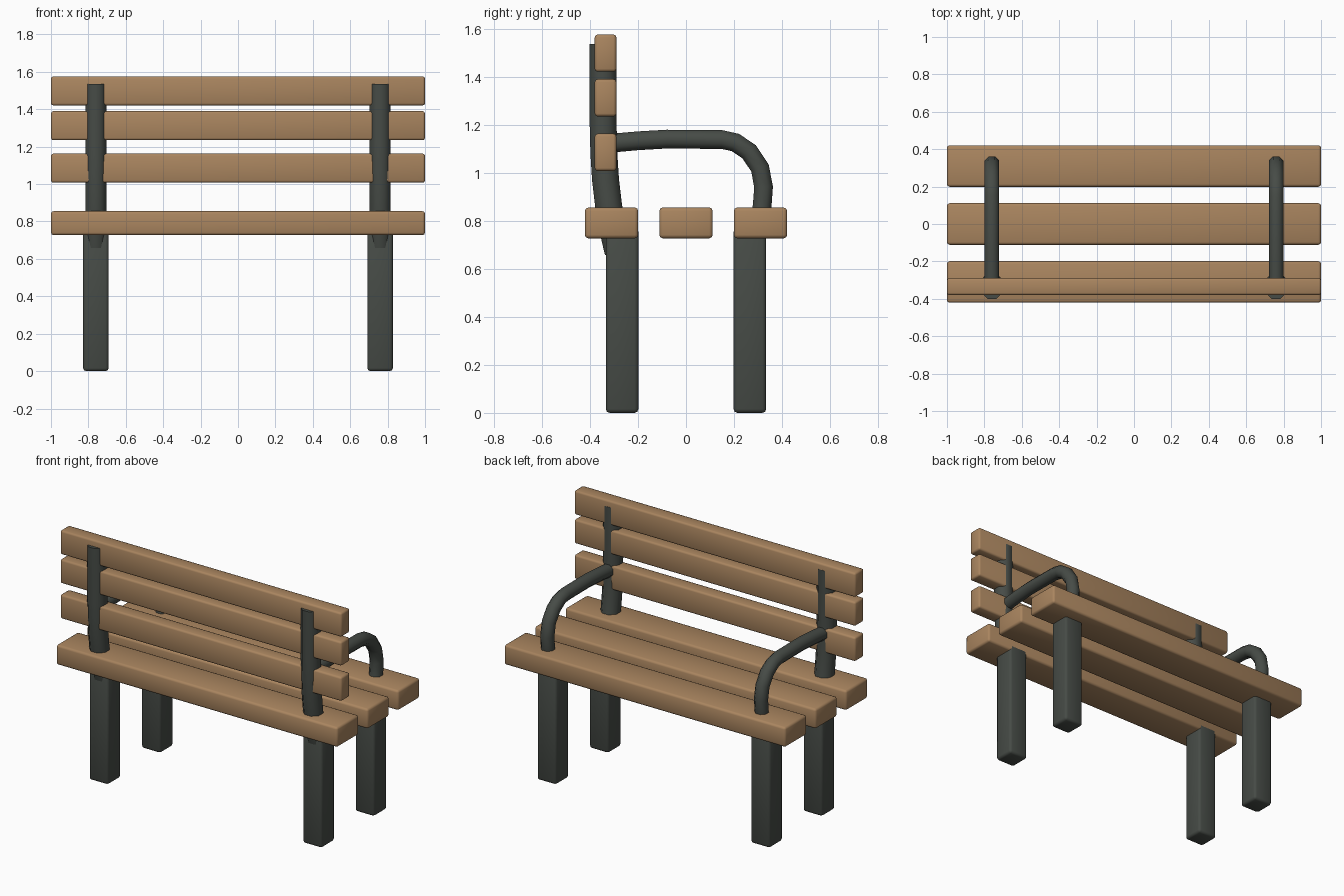
import bpy, bmesh, math
from mathutils import Vector

cube = bpy.data.objects.get("Cube")
if cube:
    bpy.data.objects.remove(cube, do_unlink=True)


def material(name, color):
    m = bpy.data.materials.new(name)
    m.use_nodes = True
    m.diffuse_color = color
    m.node_tree.nodes["Principled BSDF"].inputs["Base Color"].default_value = color
    return m


wood = material("warm wood", (0.40, 0.235, 0.115, 1))
iron = material("dark iron", (0.062, 0.071, 0.062, 1))


def finish(bm, name, mat):
    bmesh.ops.recalc_face_normals(bm, faces=bm.faces)
    mesh = bpy.data.meshes.new(name)
    bm.to_mesh(mesh)
    bm.free()
    mesh.materials.append(mat)
    ob = bpy.data.objects.new(name, mesh)
    bpy.context.collection.objects.link(ob)
    bpy.ops.object.select_all(action='DESELECT')
    ob.select_set(True)
    bpy.context.view_layer.objects.active = ob
    bpy.ops.object.shade_smooth_by_angle(angle=math.radians(50))
    return ob


def rounded_box(name, center, size, mat, bevel=0.014):
    bm = bmesh.new()
    bmesh.ops.create_cube(bm, size=1)
    bmesh.ops.scale(bm, vec=size, verts=bm.verts)
    bmesh.ops.translate(bm, vec=center, verts=bm.verts)
    bmesh.ops.bevel(bm, geom=bm.edges[:], offset=bevel, segments=2,
                    profile=0.5, affect='EDGES')
    return finish(bm, name, mat)


def tube(name, x, path, apothem, mat, sides=8):
    """Sweep a flat-sided polygon along a (y, z) path in the plane at x."""
    bm = bmesh.new()
    pts = [Vector((x, y, z)) for y, z in path]
    radius = apothem / math.cos(math.pi / sides)
    rings = []
    for i, p in enumerate(pts):
        t = (pts[min(i + 1, len(pts) - 1)] - pts[max(i - 1, 0)]).normalized()
        side = Vector((1, 0, 0))
        up = side.cross(t)
        ring = []
        for k in range(sides):
            a = (k + 0.5) * math.tau / sides
            ring.append(bm.verts.new(p + radius * (math.cos(a) * side + math.sin(a) * up)))
        rings.append(ring)
    for r, s in zip(rings, rings[1:]):
        for k in range(sides):
            j = (k + 1) % sides
            bm.faces.new((r[k], r[j], s[j], s[k]))
    bm.faces.new(rings[0])
    bm.faces.new(rings[-1])
    return finish(bm, name, mat)


# Seat slats
for label, y in (("rear", -0.31), ("middle", 0), ("outer", 0.31)):
    rounded_box(f"seat_slat_{label}", (0, y, 0.791), (2, 0.222, 0.128), wood)

# Backrest slats
for label, z in (("lower", 1.085), ("middle", 1.312), ("upper", 1.498)):
    rounded_box(f"back_slat_{label}", (0, -0.335, z), (2, 0.09, 0.155), wood, 0.012)

# Legs, back posts and armrests on both sides
post_path = [(-0.345, 1.535), (-0.345, 1.2), (-0.342, 1.08), (-0.335, 0.97),
             (-0.322, 0.86), (-0.304, 0.76), (-0.283, 0.67)]
arm_path = [(-0.335, 1.121), (-0.2, 1.133), (-0.08, 1.14), (0.15, 1.138),
            (0.205, 1.126), (0.262, 1.088), (0.308, 1.02), (0.323, 0.94),
            (0.317, 0.86), (0.305, 0.79)]
for label, x in (("left", 0.76), ("right", -0.76)):
    for row, y in (("rear", -0.266), ("outer", 0.266)):
        rounded_box(f"leg_{row}_{label}", (x, y, 0.385), (0.136, 0.136, 0.77), iron, 0.016)
    tube(f"back_post_{label}", x, post_path, 0.056, iron)
    tube(f"armrest_{label}", x, arm_path, 0.039, iron)
